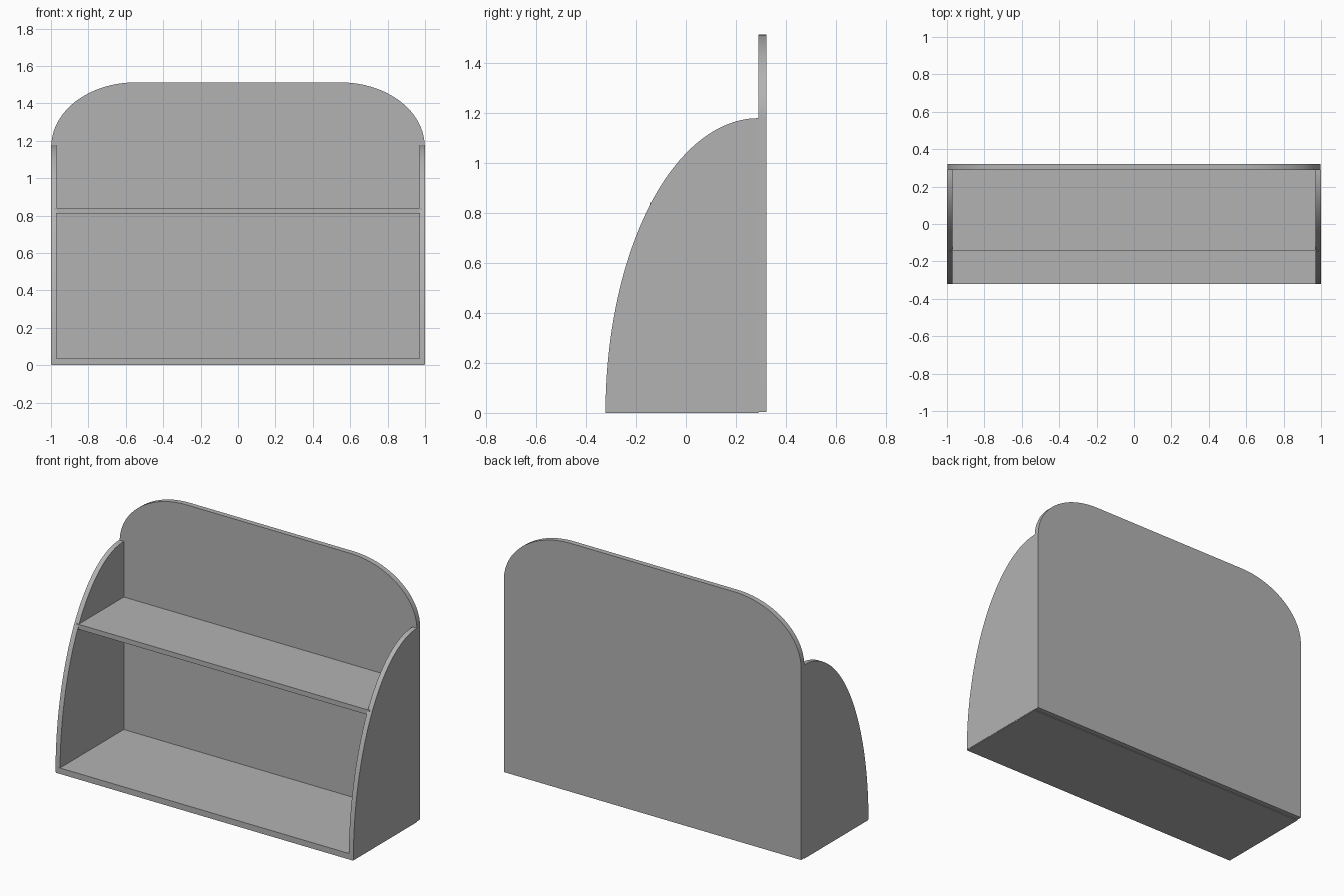
import bpy, bmesh, math

if "Cube" in bpy.data.objects:
    bpy.data.objects.remove(bpy.data.objects["Cube"])

grey = bpy.data.materials.new("light_grey")
grey.diffuse_color = (0.45, 0.45, 0.45, 1)
grey.use_nodes = True
grey.node_tree.nodes["Principled BSDF"].inputs["Base Color"].default_value = grey.diffuse_color


def arc(cx, cy, rx, ry, start, end, steps=32):
    """Points along part of an ellipse, angles in degrees."""
    angles = [math.radians(start + (end - start) * i / steps) for i in range(steps + 1)]
    return [(cx + rx * math.cos(a), cy + ry * math.sin(a)) for a in angles]


def panel(name, outline, depth, place):
    """Extrude a 2D outline; place(u, v, w) maps it into the model frame."""
    bm = bmesh.new()
    near = [bm.verts.new(place(u, v, depth[0])) for u, v in outline]
    far = [bm.verts.new(place(u, v, depth[1])) for u, v in outline]
    bm.faces.new(near)
    bm.faces.new(far[::-1])
    n = len(outline)
    for i in range(n):
        j = (i + 1) % n
        bm.faces.new((near[i], far[i], far[j], near[j]))
    bmesh.ops.recalc_face_normals(bm, faces=bm.faces)
    mesh = bpy.data.meshes.new(name)
    bm.to_mesh(mesh)
    bm.free()
    mesh.materials.append(grey)
    obj = bpy.data.objects.new(name, mesh)
    bpy.context.collection.objects.link(obj)
    bpy.context.view_layer.objects.active = obj
    obj.select_set(True)
    bpy.ops.object.shade_smooth_by_angle(angle=math.radians(30))
    obj.select_set(False)
    return obj


def rect(u0, u1, v0, v1):
    return [(u0, v0), (u1, v0), (u1, v1), (u0, v1)]


BACK_Y = 0.29   # front face of the back panel
FRONT_Y = -0.322

# Back panel with elliptical top corners
right = arc(0.548, 1.17, 0.45, 0.342, 0, 90)
left = [(-x, z) for x, z in reversed(right)]
panel("back_panel", [(-0.998, 0.004), (0.998, 0.004)] + right + left,
      (BACK_Y, 0.322), lambda u, v, w: (u, w, v))

# Side panels with a quarter-ellipse front edge
curve = arc(BACK_Y, 0, BACK_Y - FRONT_Y, 1.178, 180, 90, 48)
curve[0] = (FRONT_Y, 0.004)
for label, s in (("left", -1), ("right", 1)):
    panel(label + "_side", curve + [(BACK_Y, 0.004)], (0.97 * s, 1.0 * s),
          lambda u, v, w: (w, u, v))

# Bottom board and middle shelf
panel("bottom_board", rect(-0.998, 0.998, FRONT_Y, BACK_Y), (0, 0.036),
      lambda u, v, w: (u, v, w))
panel("middle_shelf", rect(-0.985, 0.985, -0.144, BACK_Y), (0.81, 0.84),
      lambda u, v, w: (u, v, w))
